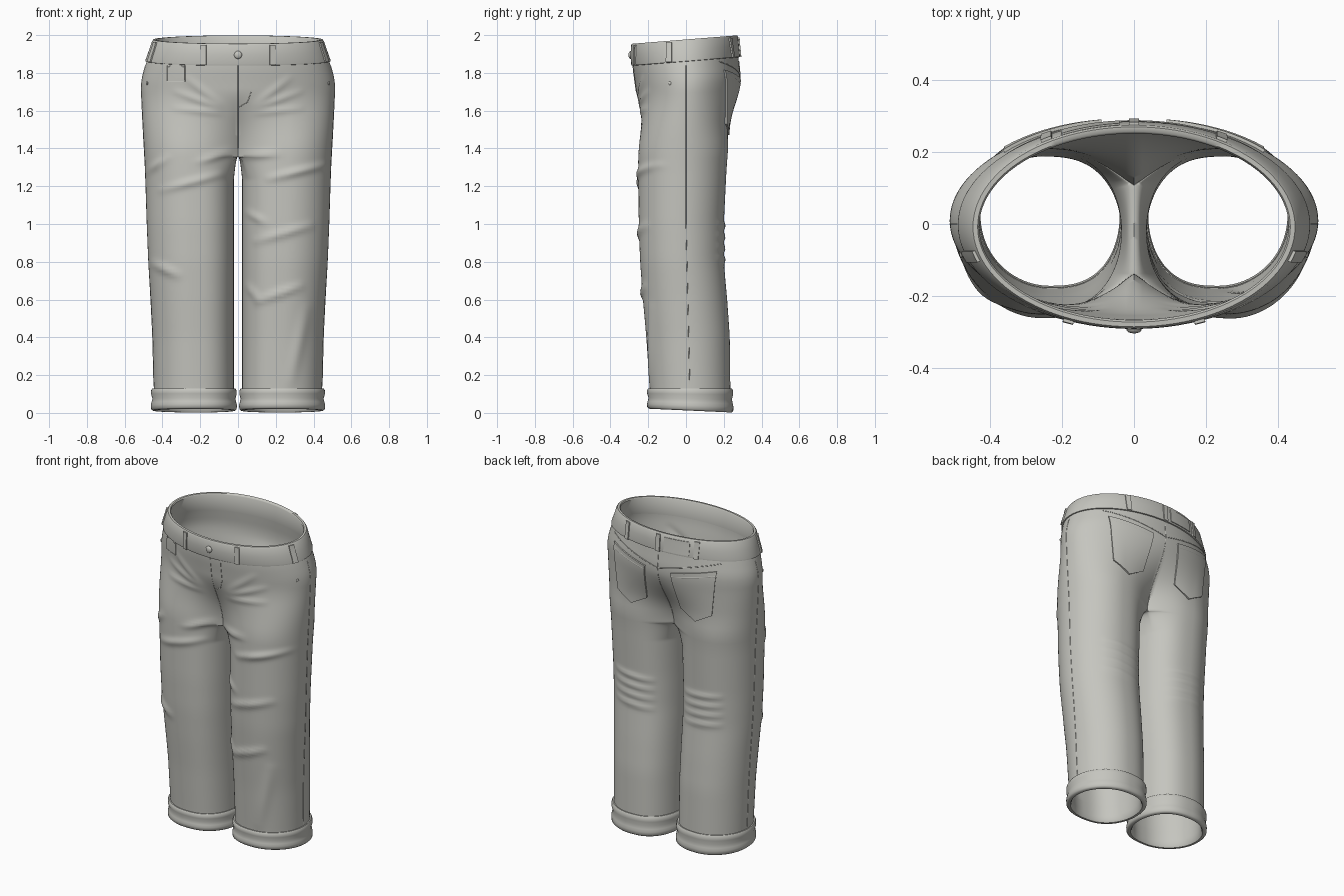
import bpy, bmesh
from math import sin, cos, pi, radians, sqrt, exp
from mathutils import Vector
from mathutils.bvhtree import BVHTree

if "Cube" in bpy.data.objects:
    bpy.data.objects.remove(bpy.data.objects["Cube"])

fabric = bpy.data.materials.new("grey_fabric")
fabric.use_nodes = True
COLOUR = (0.56, 0.56, 0.52, 1)
fabric.diffuse_color = COLOUR
for node in fabric.node_tree.nodes:
    if node.type == 'BSDF_PRINCIPLED':
        node.inputs["Base Color"].default_value = COLOUR

CROTCH, GAP, SPREAD = 1.355, 0.022, radians(145)
# height, half width, front y, back y
SHAPE = [(0, .445, -.19, .235), (.1, .445, -.19, .235), (.4, .452, -.21, .232),
         (.6, .462, -.228, .218), (.8, .475, -.243, .2), (1, .483, -.25, .2),
         (1.3, .492, -.252, .215), (1.5, .503, -.25, .232), (1.65, .51, -.258, .272),
         (1.75, .515, -.268, .29), (1.86, .485, -.283, .277), (1.98, .44, -.283, .266)]


def smooth(t):
    t = min(1, max(0, t))
    return t * t * (3 - 2 * t)


def linear(z):
    z = min(1.98, max(0, z))
    for a, b in zip(SHAPE, SHAPE[1:]):
        if z <= b[0]:
            f = (z - a[0]) / (b[0] - a[0])
            return [p + (q - p) * f for p, q in zip(a[1:], b[1:])]


def outline(z):
    """Softened half width, y centre and y radius at a height."""
    rows = [linear(z + d * 0.02) for d in range(-2, 3)]
    w, f, b = [sum(c) / 5 for c in zip(*rows)]
    return w, (f + b) / 2, (b - f) / 2


def tilt(z, y):
    return z + 0.08 * y * smooth((z - 1.5) / 0.35)


def hip(z, a, off=0):
    w, cy, ry = outline(z)
    return (w + off) * cos(a), cy + (ry + off) * sin(a)


def leg(z, a, off=0):
    w, cy, ry = outline(z)
    c = cos(a)
    c = c if c > 0 else -abs(c) ** 0.75
    return (w + GAP) / 2 + ((w - GAP) / 2 + off) * c, cy + (ry + off) * sin(a)


def body_point(z, t, side):
    """t 0..1 runs front centre to back centre outside, 1..2 back along the inseam."""
    a = SPREAD * (2 * t - 1) if t <= 1 else SPREAD + (t - 1) * 2 * (pi - SPREAD)
    x, y = leg(z, a)
    join = 1 - sqrt(min(1, max(0, CROTCH - z) / 0.12))
    if t > 1:
        x *= 1 - join
    elif cos(a) < 0:
        x -= leg(z, SPREAD)[0] * join * (cos(a) / cos(SPREAD)) ** 3
    if z > CROTCH:
        s = 1 - smooth((z - CROTCH) / 0.38)
        hx, hy = hip(z, pi * (t - 0.5))
        x, y = hx + (x - hx) * s, hy + (y - hy) * s
    return Vector((side * x, y, tilt(z, y)))


def grid(bm, rows, wrap_cols=False, wrap_rows=False):
    vs = [[bm.verts.new(p) for p in row] for row in rows]
    n, m = len(vs), len(vs[0])
    for i in range(n if wrap_rows else n - 1):
        for j in range(m if wrap_cols else m - 1):
            k, l = (i + 1) % n, (j + 1) % m
            bm.faces.new((vs[i][j], vs[i][l], vs[k][l], vs[k][j]))
    return vs


def finish(name, bm, angle=40):
    me = bpy.data.meshes.new(name)
    bm.to_mesh(me)
    bm.free()
    ob = bpy.data.objects.new(name, me)
    bpy.context.collection.objects.link(ob)
    me.materials.append(fabric)
    bpy.ops.object.select_all(action='DESELECT')
    ob.select_set(True)
    bpy.context.view_layer.objects.active = ob
    bpy.ops.object.shade_smooth_by_angle(angle=radians(angle))
    return ob


# Body: hips and both legs as one cloth surface
M, K, LEVELS = 72, 20, 90
arc = [j / M for j in range(M + 1)]
loop = arc + [1 + j / K for j in range(1, K)]
bm = bmesh.new()
for side in (-1, 1):
    grid(bm, [[body_point(CROTCH + (1.972 - CROTCH) * i / 42, t, side) for t in arc]
              for i in range(43)])
    grid(bm, [[body_point(CROTCH - 1.3 * (i / LEVELS) ** 1.5, t, side) for t in loop]
              for i in range(LEVELS + 1)], wrap_cols=True)
bmesh.ops.remove_doubles(bm, verts=bm.verts, dist=1e-5)
bmesh.ops.recalc_face_normals(bm, faces=bm.faces)
outermost = max(bm.faces, key=lambda f: f.calc_center_median().x)
if outermost.normal.x < 0:
    bmesh.ops.reverse_faces(bm, faces=bm.faces)
bm.normal_update()

# Cloth folds: x, z start, x, z end, height, width, facing (-1 front, 1 back)
FOLDS = [(-.47, 1.28, -.38, 1.35, .012, .022, -1), (-.4, 1.18, -.1, 1.26, .011, .022, -1),
         (-.2, 1.33, -.05, 1.38, .01, .022, -1), (-.45, .79, -.32, .73, .014, .022, -1),
         (.05, 1.36, .2, 1.37, .01, .022, -1), (.17, 1.24, .45, 1.31, .013, .022, -1),
         (.1, .91, .38, .99, .012, .022, -1), (.05, 1.06, .14, 1.01, .01, .02, -1),
         (.1, .59, .33, .67, .013, .02, -1), (.05, .67, .11, .6, .01, .02, -1),
         (.28, .17, .36, .55, .01, .03, -1)]
for s in (-1, 1):
    for x, z in ((.27, 1.77), (.33, 1.7), (.33, 1.61)):
        FOLDS.append((s * .1, 1.61 + (z - 1.68) * .3, s * x, z, .008, .016, -1))
    for k in range(4):
        FOLDS.append((s * .12, .8 + k * .06, s * .36, .82 + k * .06, .009, .016, 1))
moves = []
for v in bm.verts:
    d = 0
    for x0, z0, x1, z1, h, w, face in FOLDS:
        if v.normal.y * face > 0 and v.co.x * (x0 + x1) > 0:
            dx, dz = x1 - x0, z1 - z0
            f = ((v.co.x - x0) * dx + (v.co.z - z0) * dz) / (dx * dx + dz * dz)
            f = min(1, max(0, f))
            r2 = (v.co.x - x0 - f * dx) ** 2 + (v.co.z - z0 - f * dz) ** 2
            d += h * exp(-r2 / w ** 2) * abs(v.normal.y) ** .5 * (.4 + .6 * sin(pi * f))
    moves.append((v, v.normal * d))
for v, d in moves:
    v.co += d
bm.normal_update()
surface = BVHTree.FromBMesh(bm)
body = finish("trouser_body", bm, 60)
cloth = body.modifiers.new("cloth_thickness", 'SOLIDIFY')
cloth.thickness, cloth.offset = 0.013, -1

VIEW = {"front": Vector((0, -1, 0)), "back": Vector((0, 1, 0)),
        "left": Vector((1, 0, 0)), "right": Vector((-1, 0, 0))}


def on_cloth(facing, u, z, lift=0):
    d = VIEW[facing]
    start = d + (Vector((u, 0, z)) if d.x == 0 else Vector((0, u, z)))
    co, no, _, _ = surface.ray_cast(start, -d)
    if co is None:
        co, no, _, _ = surface.find_nearest(start - d * .7)
    return co + no * lift


def patch(name, facing, shape, thick, n=10):
    """Raised plate lying on the cloth; shape maps u, v in 0..1 to across, height."""
    bm = bmesh.new()
    at = [0] + [i / n for i in range(n + 1)] + [1]
    last = len(at) - 1
    grid(bm, [[on_cloth(facing, *shape(u, v), -.003 if i in (0, last) or j in (0, last) else thick)
               for j, u in enumerate(at)] for i, v in enumerate(at)])
    bmesh.ops.recalc_face_normals(bm, faces=bm.faces)
    bm.normal_update()
    if sum(f.normal.dot(VIEW[facing]) for f in bm.faces) < 0:
        bmesh.ops.reverse_faces(bm, faces=bm.faces)
    finish(name, bm, 35)


def seam(name, facing, points, radius=.0025, steps=10):
    path = []
    for (u0, z0), (u1, z1) in zip(points, points[1:]):
        path += [on_cloth(facing, u0 + (u1 - u0) * k / steps, z0 + (z1 - z0) * k / steps)
                 for k in range(steps + 1)]
    cu = bpy.data.curves.new(name, 'CURVE')
    cu.dimensions, cu.bevel_depth, cu.bevel_resolution = '3D', radius, 1
    sp = cu.splines.new('POLY')
    sp.points.add(len(path) - 1)
    for p, co in zip(sp.points, path):
        p.co = (*co, 1)
    cu.materials.append(fabric)
    bpy.context.collection.objects.link(bpy.data.objects.new(name, cu))


def stud(name, facing, u, z, radius, lift=0):
    bm = bmesh.new()
    bmesh.ops.create_uvsphere(bm, u_segments=16, v_segments=8, radius=radius)
    for v in bm.verts:
        v.co.z *= 0.5
        v.co = VIEW[facing].to_track_quat('Z', 'Y') @ v.co + on_cloth(facing, u, z, lift)
    finish(name, bm)


def ring(name, section, profile, n=96):
    bm = bmesh.new()
    grid(bm, [[section(off, z, 2 * pi * j / n) for j in range(n)] for off, z in profile],
         wrap_cols=True, wrap_rows=True)
    bmesh.ops.recalc_face_normals(bm, faces=bm.faces)
    finish(name, bm, 50)


# Waistband
def band_point(off, z, a):
    x, y = hip(z, a, off)
    return x, y, tilt(z, y)


ring("waistband", band_point, [(-.002, 1.86), (.007, 1.862), (.009, 1.87), (.009, 1.92), (.008, 1.968),
                               (.003, 1.977), (-.01, 1.977), (-.016, 1.97), (-.016, 1.862)])

# Rolled cuffs
for side, label in ((1, "left"), (-1, "right")):
    def cuff_point(off, z, a):
        x, y = leg(z, a, off)
        return side * x, y, z - .05 * (y - .025) * (1 - z / .13)
    ring(label + "_cuff", cuff_point,
         [(-.002, .128), (.008, .13), (.014, .12), (.015, .1), (.008, .075), (.013, .055), (.016, .04),
          (.015, .02), (.006, .012), (-.008, .012), (-.016, .025), (-.018, .06), (-.015, .13)])

# Belt loops
for name, facing, u, z in (("front_left", "front", .18, 1.895), ("front_right", "front", -.18, 1.895),
                           ("side_left", "left", -.085, 1.907), ("side_right", "right", -.085, 1.907),
                           ("back_left", "back", .24, 1.932), ("back_right", "back", -.24, 1.932),
                           ("back_middle", "back", 0, 1.935)):
    patch(name + "_belt_loop", facing,
          lambda a, b: (u + (a - .5) * .028, z + (b - .5) * .105), .016, 4)

# Back pockets, yoke and side details
for s, label in ((1, "left"), (-1, "right")):
    def pocket(u, v):
        top, low = .09 + .27 * u, .12 + .21 * u
        z0, z1 = 1.53 - .06 * (1 - abs(2 * u - 1)), 1.765 + .05 * u
        return s * (low + (top - low) * v), z0 + (z1 - z0) * v
    patch(label + "_back_pocket", "back", pocket, .009, 12)
    seam(label + "_pocket_hem", "back", [pocket(0, .9), pocket(1, .9)], .011)
    seam(label + "_yoke_seam", "back", [(0, 1.775), (s * .2, 1.82), (s * .38, 1.86)])
    seam(label + "_outseam", label, [(.0, 1.84), (.0, 1.0), (.02, .14)], .002, 30)
    stud(label + "_side_rivet", label, -.085, 1.745, .01)
seam("back_centre_seam", "back", [(0, 1.86), (0, 1.42)])

# Fly, coin pocket, waist patch and button
seam("fly_stitch", "front", [(.07, 1.84), (.07, 1.7), (.05, 1.645), (0, 1.615)], .002)
seam("front_centre_seam", "front", [(0, 1.84), (0, 1.4)], .002)
seam("coin_pocket_stitch", "front", [(-.375, 1.84), (-.375, 1.755), (-.28, 1.755), (-.28, 1.84)], .002)
for u in (-.365, -.29):
    stud("coin_pocket_rivet", "front", u, 1.838, .008)
patch("waist_patch", "back", lambda u, v: (-.2 + .16 * u, 1.893 + .085 * v), .013)
stud("waist_button", "front", 0, 1.895, .021, .011)
